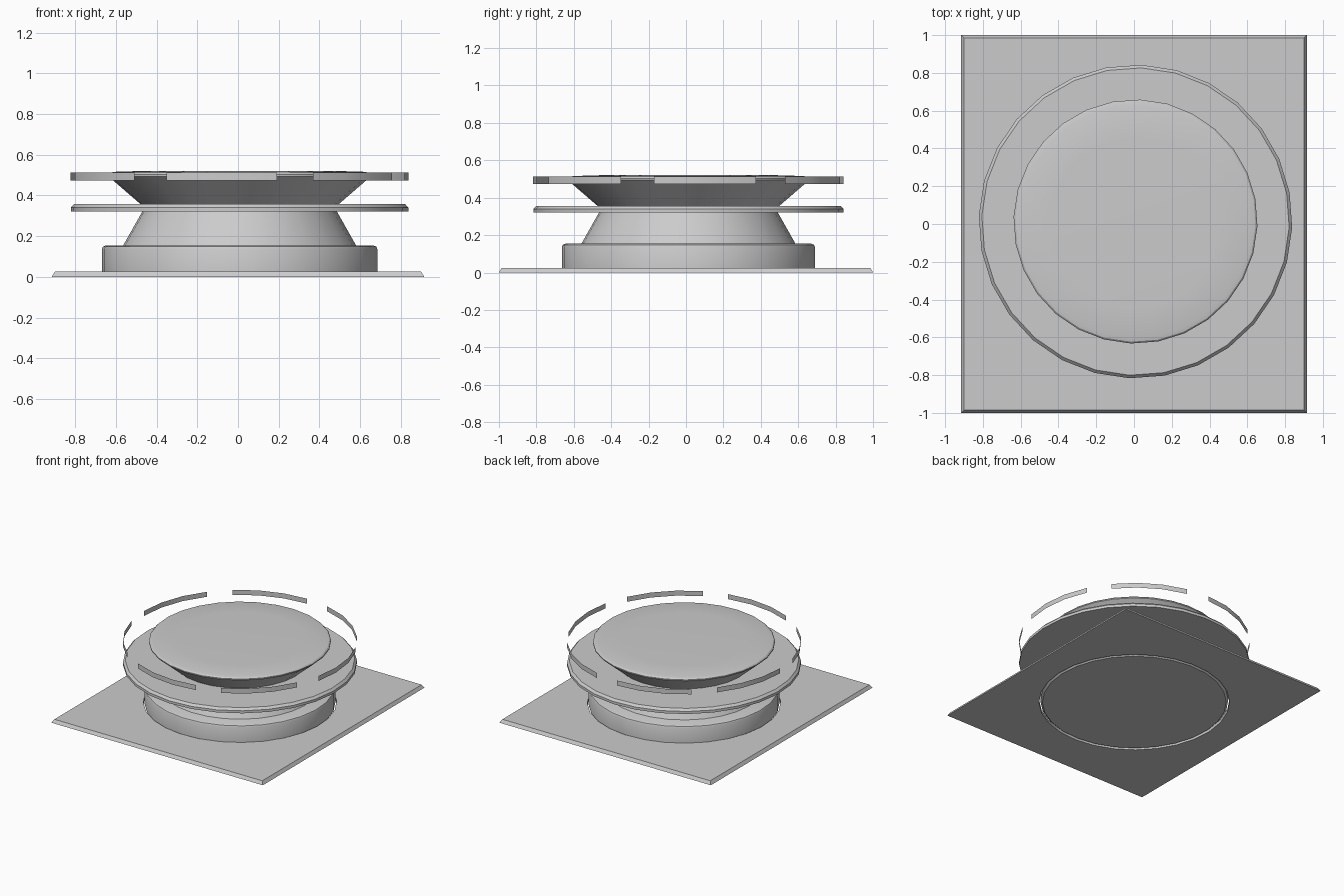
import bpy, bmesh
from math import cos, sin, tau, radians

cube = bpy.data.objects.get("Cube")
if cube:
    bpy.data.objects.remove(cube)

SIDES = 28
CENTRE = (0.008, 0.013)
TWIST = radians(-2.2)

grey = bpy.data.materials.new("plain_grey")
grey.use_nodes = True
grey.diffuse_color = (0.6, 0.6, 0.6, 1)
grey.node_tree.nodes["Principled BSDF"].inputs["Base Color"].default_value = (0.6, 0.6, 0.6, 1)


def finish(name, bm, smooth=True):
    mesh = bpy.data.meshes.new(name)
    bm.to_mesh(mesh)
    bm.free()
    mesh.materials.append(grey)
    obj = bpy.data.objects.new(name, mesh)
    bpy.context.collection.objects.link(obj)
    if smooth:
        bpy.ops.object.select_all(action="DESELECT")
        obj.select_set(True)
        bpy.context.view_layer.objects.active = obj
        bpy.ops.object.shade_smooth_by_angle(angle=radians(30))
    return obj


def circle(bm, radius, z, twist=TWIST):
    return [bm.verts.new((CENTRE[0] + radius * cos(tau * i / SIDES + twist),
                          CENTRE[1] + radius * sin(tau * i / SIDES + twist), z))
            for i in range(SIDES)]


def lathe(name, profile):
    """Closed round part from (radius, height) pairs, listed bottom to top."""
    bm = bmesh.new()
    rings = [circle(bm, r, z) for r, z in profile]
    for low, high in zip(rings, rings[1:]):
        for i in range(SIDES):
            j = (i + 1) % SIDES
            bm.faces.new((low[i], low[j], high[j], high[i]))
    bm.faces.new(rings[0][::-1])
    bm.faces.new(rings[-1])
    return finish(name, bm)


# Square floor plate with chamfered rim and a round opening
bm = bmesh.new()
bmesh.ops.create_cube(bm, size=1)
for v in bm.verts:
    top = v.co.z > 0
    inset = 0.015 if top else 0
    v.co.x = (0.915 - inset) * (1 if v.co.x > 0 else -1)
    v.co.y = (1 - inset) * (1 if v.co.y > 0 else -1)
    v.co.z = 0.025 if top else 0
plate = finish("floor_plate", bm, smooth=False)
cutter = lathe("opening_cutter", [(0.686, -0.1), (0.686, 0.1)])
cutter.hide_render = True
cutter.hide_set(True)
cut = plate.modifiers.new("opening", "BOOLEAN")
cut.operation = "DIFFERENCE"
cut.solver = "EXACT"
cut.object = cutter
bpy.context.view_layer.update()
cut_mesh = bpy.data.meshes.new_from_object(
    plate.evaluated_get(bpy.context.evaluated_depsgraph_get()))
plate.modifiers.clear()
plate.data = cut_mesh
bpy.data.objects.remove(cutter)

# Stacked round body
lathe("base_drum", [(0.662, 0), (0.677, 0.014), (0.677, 0.137),
                    (0.672, 0.148), (0.658, 0.154)])
lathe("lower_cone", [(0.575, 0.15), (0.476, 0.325)])
lathe("flange_disc", [(0.83, 0.32), (0.83, 0.34), (0.814, 0.357)])
lathe("upper_cone", [(0.485, 0.355), (0.646, 0.494), (0.646, 0.502),
                     (0.637, 0.511), (0.615, 0.516), (0.45, 0.521)])

# Floating rim band: thin segments, three facets on and one off
bm = bmesh.new()
low = circle(bm, 0.83, 0.474, 0)
high = circle(bm, 0.83, 0.513, 0)
for i in range(SIDES):
    if i % 4 != 2:
        j = (i + 1) % SIDES
        bm.faces.new((low[i], low[j], high[j], high[i]))
finish("rim_band", bm)
